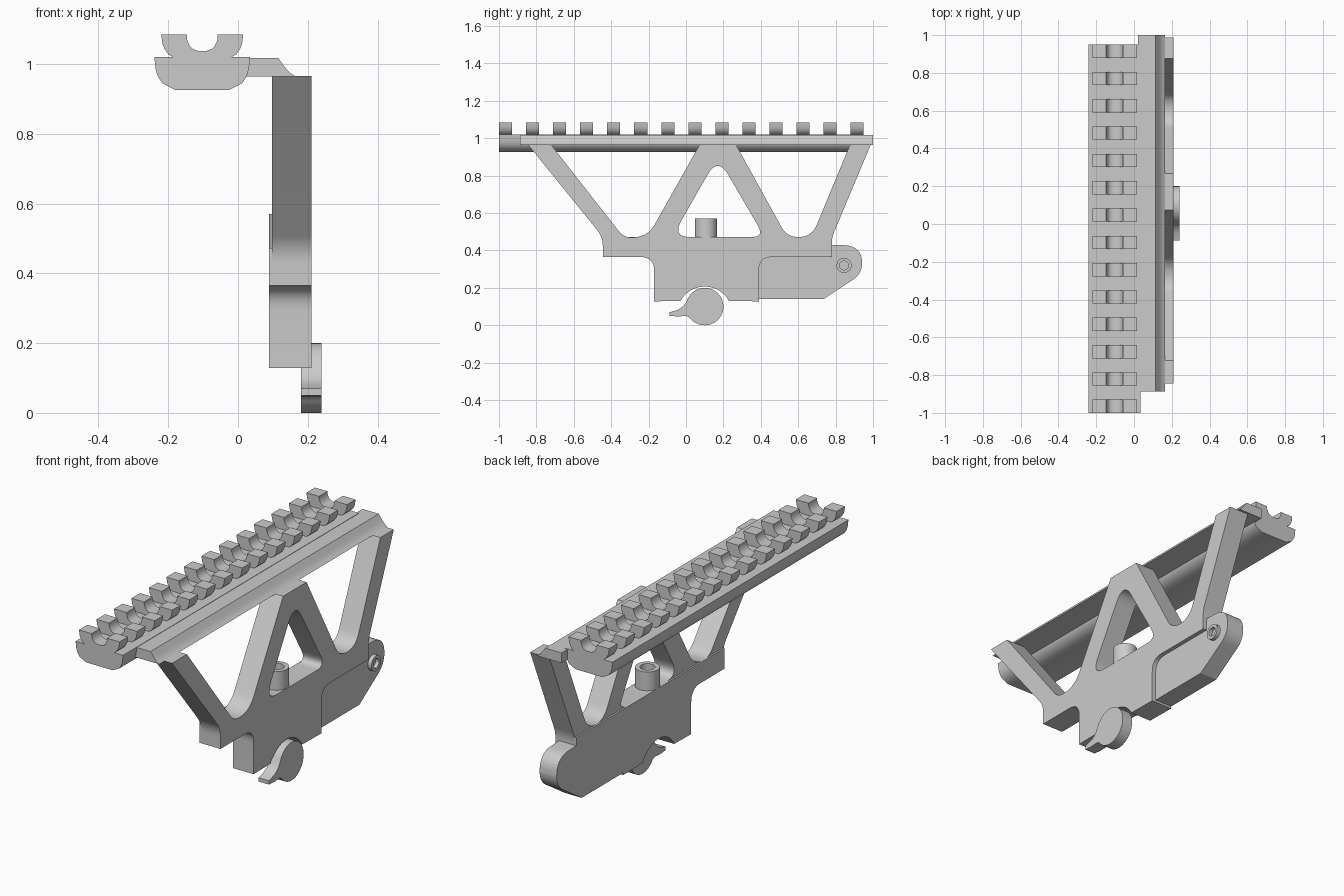
import bpy, bmesh, math
from mathutils import Vector

if "Cube" in bpy.data.objects:
    bpy.data.objects.remove(bpy.data.objects["Cube"])

CX = -0.1025  # rail centre line


def rounded(pts, n=8):
    """Corner list (u, v[, cut]) -> outline, with cut corners turned into curves."""
    out = []
    for i, p in enumerate(pts):
        c = Vector(p[:2])
        if len(p) == 2:
            out.append(c)
            continue
        a, b = Vector(pts[i - 1][:2]), Vector(pts[(i + 1) % len(pts)][:2])
        a = c + (a - c).normalized() * p[2]
        b = c + (b - c).normalized() * p[2]
        for k in range(n + 1):
            t = k / n
            out.append(a * (1 - t) ** 2 + c * 2 * t * (1 - t) + b * t * t)
    return out


def arc(u, v, r, a0, a1, n):
    return [(u + r * math.cos(math.radians(a0 + (a1 - a0) * k / n)),
             v + r * math.sin(math.radians(a0 + (a1 - a0) * k / n))) for k in range(n + 1)]


def circle(u, v, r, n=40):
    return arc(u, v, r, 0, 360, n)[:-1]


def mirrored(half):
    return half + [(2 * CX - u, v) for u, v in reversed(half)]


def prism(name, axis, lo, hi, *loops):
    """Extrude an outline (plus optional hole loops) along an axis from lo to hi."""
    place = {'X': lambda u, v: (lo, u, v), 'Y': lambda u, v: (u, lo, v),
             'Z': lambda u, v: (u, v, lo)}[axis]
    direction = Vector([float(axis == a) for a in 'XYZ'])
    bm = bmesh.new()
    edges = []
    for loop in loops:
        vs = [bm.verts.new(place(*p[:2])) for p in loop]
        edges += [bm.edges.new((vs[i - 1], vs[i])) for i in range(len(vs))]
    bmesh.ops.triangle_fill(bm, edges=edges, use_beauty=True)
    geo = bmesh.ops.extrude_face_region(bm, geom=bm.faces[:])['geom']
    bmesh.ops.translate(bm, vec=direction * (hi - lo),
                        verts=[g for g in geo if isinstance(g, bmesh.types.BMVert)])
    bmesh.ops.recalc_face_normals(bm, faces=bm.faces[:])
    me = bpy.data.meshes.new(name)
    bm.to_mesh(me)
    bm.free()
    ob = bpy.data.objects.new(name, me)
    bpy.context.collection.objects.link(ob)
    bpy.ops.object.select_all(action='DESELECT')
    ob.select_set(True)
    bpy.context.view_layer.objects.active = ob
    bpy.ops.object.shade_smooth_by_angle(angle=math.radians(30))
    return ob


# Top rail with rounded underside
prism("rail_base", 'Y', -1, 0.95, mirrored(
    [(0.035, 1.02), (0.031, 0.985), (0.025, 0.965), (0.012, 0.945), (-0.025, 0.926)]))

# Grooved rail teeth
tooth = mirrored([(-0.02, 1.019), (-0.005, 1.028), (0.006, 1.043), (0.012, 1.06), (0.015, 1.085),
                  (-0.058, 1.085), (-0.059, 1.07), (-0.066, 1.053), (-0.076, 1.043), (-0.09, 1.038)])
teeth = prism("rail_teeth", 'Y', -1, -0.93, tooth)
arr = teeth.modifiers.new("repeat", 'ARRAY')
arr.count = 14
arr.use_relative_offset = False
arr.use_constant_offset = True
arr.constant_offset_displace = (0, 1.88 / 13, 0)

# Arm joining rail to side plate
prism("rail_arm", 'Y', -0.887, 1.0,
      [(0.02, 0.965), (0.165, 0.965), (0.15, 0.974), (0.14, 0.984), (0.13, 0.997),
       (0.115, 1.018), (0.02, 1.018)])

# Side plate with trusses; the lower edge is shared with its thicker backing
lower = [(-0.445, 0.365), (-0.17, 0.365, 0.075), (-0.17, 0.128)] \
    + arc(0.1, 0.059, 0.148, 151.3, 28.7, 20) \
    + [(0.39, 0.128), (0.39, 0.365, 0.07), (0.78, 0.365)]


def fix(pts):
    # arc points beside a plain corner stay plain
    return rounded(pts)


truss = lower + [
    (0.78, 0.47, 0.03), (0.988, 0.966), (0.877, 0.966), (0.672, 0.472, 0.07),
    (0.54, 0.472, 0.06), (0.267, 0.966), (0.073, 0.966), (-0.206, 0.47, 0.08),
    (-0.333, 0.47, 0.04), (-0.722, 0.966), (-0.845, 0.966), (-0.445, 0.472, 0.045)]
window = rounded([(-0.075, 0.472, 0.1), (0.42, 0.472, 0.07), (0.17, 0.9, 0.11)])
prism("side_plate", 'X', 0.098, 0.21, fix(truss), window)
prism("plate_backing", 'X', 0.089, 0.098, fix(lower + [(0.78, 0.472), (-0.445, 0.472)]))

# Rear clamp block filling the notch, with a hollow pin
clamp = [(0.39, 0.14), (0.735, 0.14), (0.94, 0.275, 0.055), (0.945, 0.425, 0.1),
         (0.78, 0.43), (0.78, 0.365), (0.39, 0.365, 0.07)]
prism("clamp_block", 'X', 0.089, 0.188, rounded(clamp))
prism("clamp_pin", 'X', 0.18, 0.208, circle(0.845, 0.32, 0.04), circle(0.845, 0.32, 0.024))

# Hollow post standing in the window
prism("post", 'Z', 0.46, 0.57, circle(0.148, 0.107, 0.059), circle(0.148, 0.107, 0.036))

# Lock lever: round knob with a finger tail
lever = arc(0.1, 0.1, 0.1, -145, 155, 44) + [
    (-0.002, 0.118), (-0.02, 0.097), (-0.045, 0.082), (-0.087, 0.07), (-0.087, 0.05),
    (-0.04, 0.047), (0.0, 0.05)]
prism("lock_lever", 'X', 0.18, 0.24, lever)
